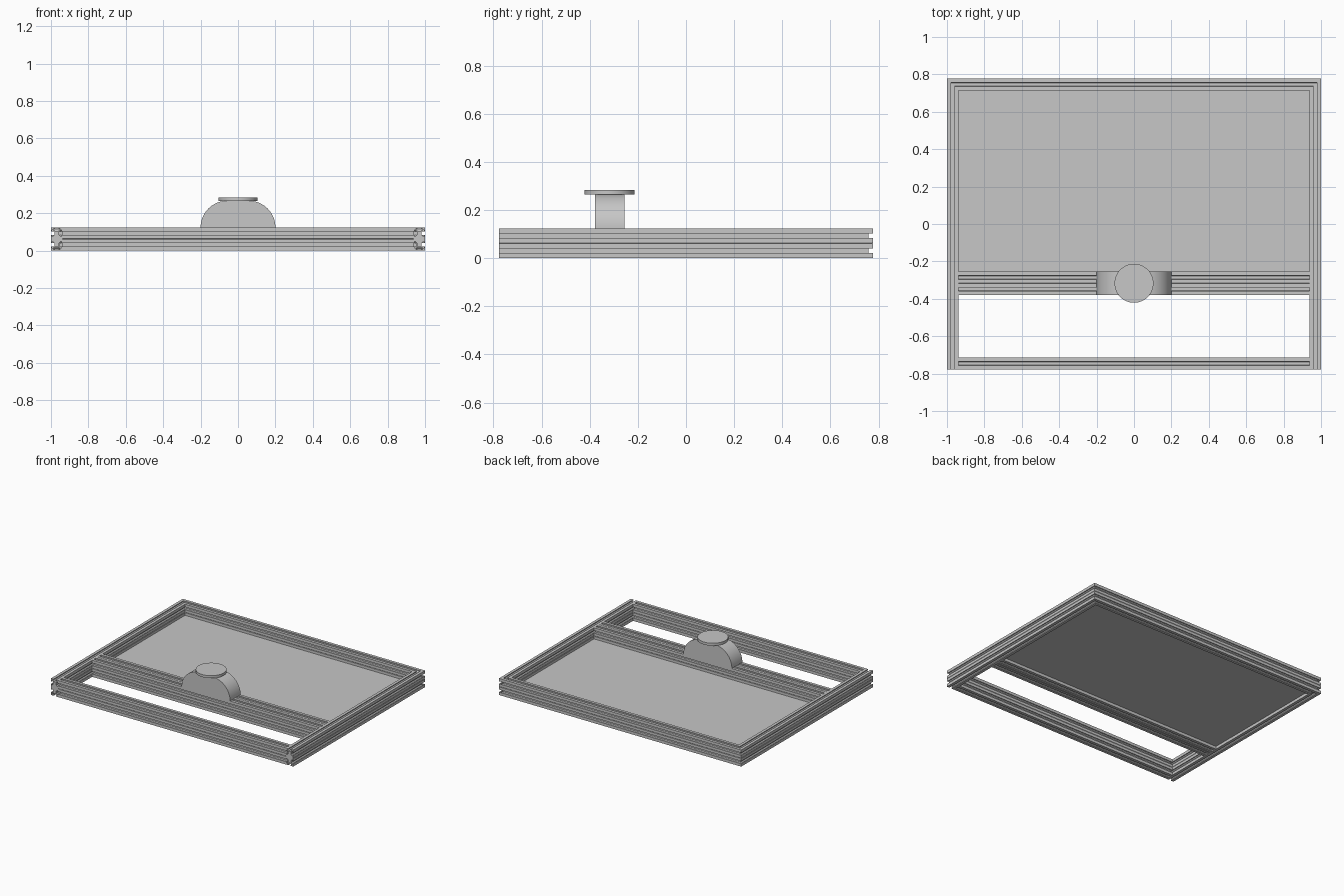
import bpy, bmesh, math
from mathutils import Vector

cube = bpy.data.objects.get("Cube")
if cube:
    bpy.data.objects.remove(cube)

CELL = 0.062             # side of one slotted square cell of the rail
TALL = 2 * CELL          # rails are one cell by two, the crossbar two by two
HALF_X, HALF_Y = 1.0, 0.777
BAR_Y = -0.317           # centre line of the crossbar

grey = bpy.data.materials.new("aluminium grey")
grey.use_nodes = True
colour = (0.57, 0.57, 0.57, 1)
grey.diffuse_color = colour
grey.node_tree.nodes["Principled BSDF"].inputs["Base Color"].default_value = colour


def rail_profile(width, height):
    """Outline of a T-slot rail: one slot per cell, a fine groove between cells."""
    half_slot = [(-0.0098, 0), (-0.0098, 0.006), (-0.017, 0.006),
                 (-0.017, 0.009), (-0.0085, 0.0185)]
    slot = half_slot + [(-a, d) for a, d in reversed(half_slot)]
    groove = [(-0.002, 0), (0, 0.002), (0.002, 0)]
    corners = [Vector(c) for c in ((0, 0), (width, 0), (width, height), (0, height))]
    points = []
    for i, start in enumerate(corners):
        side = corners[(i + 1) % 4] - start
        along = side.normalized()
        inward = Vector((-along.y, along.x))
        points.append(start)
        for n in range(round(side.length / CELL)):
            if n:
                points += [start + along * (CELL * n + a) + inward * d for a, d in groove]
            middle = start + along * CELL * (n + 0.5)
            points += [middle + along * a + inward * d for a, d in slot]
    return points


def loft(name, rings, smooth=False):
    """Join equal rings of points into a capped solid."""
    bm = bmesh.new()
    loops = [[bm.verts.new(p) for p in ring] for ring in rings]
    for a, b in zip(loops, loops[1:]):
        for i in range(len(a)):
            j = (i + 1) % len(a)
            bm.faces.new((a[i], a[j], b[j], b[i]))
    caps = [bm.faces.new(loops[0]), bm.faces.new(loops[-1])]
    bmesh.ops.recalc_face_normals(bm, faces=bm.faces)
    bmesh.ops.triangulate(bm, faces=caps)
    mesh = bpy.data.meshes.new(name)
    bm.to_mesh(mesh)
    bm.free()
    mesh.materials.append(grey)
    obj = bpy.data.objects.new(name, mesh)
    bpy.context.collection.objects.link(obj)
    if smooth:
        bpy.ops.object.select_all(action='DESELECT')
        obj.select_set(True)
        bpy.context.view_layer.objects.active = obj
        bpy.ops.object.shade_smooth_by_angle(angle=math.radians(30))


# Side and back rails, mitred at the two back corners
upright = rail_profile(CELL, TALL)
loft("outer_frame", [
    [(-HALF_X + u, -HALF_Y, z) for u, z in upright],
    [(-HALF_X + u, HALF_Y - u, z) for u, z in upright],
    [(HALF_X - u, HALF_Y - u, z) for u, z in upright],
    [(HALF_X - u, -HALF_Y, z) for u, z in upright]])

# Front rail and square crossbar, fitted between the side rails
inner_x = HALF_X - CELL
loft("front_rail", [[(x, -HALF_Y + u, z) for u, z in upright]
                    for x in (-inner_x, inner_x)])
square = rail_profile(TALL, TALL)
loft("crossbar", [[(x, BAR_Y - CELL + u, z) for u, z in square]
                  for x in (-inner_x, inner_x)])

# Floor panel, its edges held in the lower slots
tuck = 0.017
panel_x = inner_x + tuck
panel_front, panel_back = BAR_Y + CELL - tuck, HALF_Y - CELL + tuck
loft("floor_panel", [[(-panel_x, panel_front, z), (panel_x, panel_front, z),
                      (panel_x, panel_back, z), (-panel_x, panel_back, z)]
                     for z in (0.022, 0.040)])

# Rounded mount on the crossbar
radius, flat_half = 0.142, 0.058
arch = []
for side in (1, -1):
    for i in range(25):
        t = math.pi / 2 * (i / 24 + (side < 0))
        arch.append((side * flat_half + radius * math.cos(t),
                     TALL + radius * math.sin(t)))
loft("mount_block", [[(x, y, z) for x, z in arch]
                     for y in (BAR_Y - CELL, BAR_Y + CELL)], smooth=True)

# Round plate on top of the mount
circle = [2 * math.pi * i / 64 for i in range(64)]
loft("round_plate", [[(0.104 * math.cos(t), BAR_Y + 0.104 * math.sin(t), z)
                      for t in circle] for z in (0.265, 0.284)], smooth=True)
